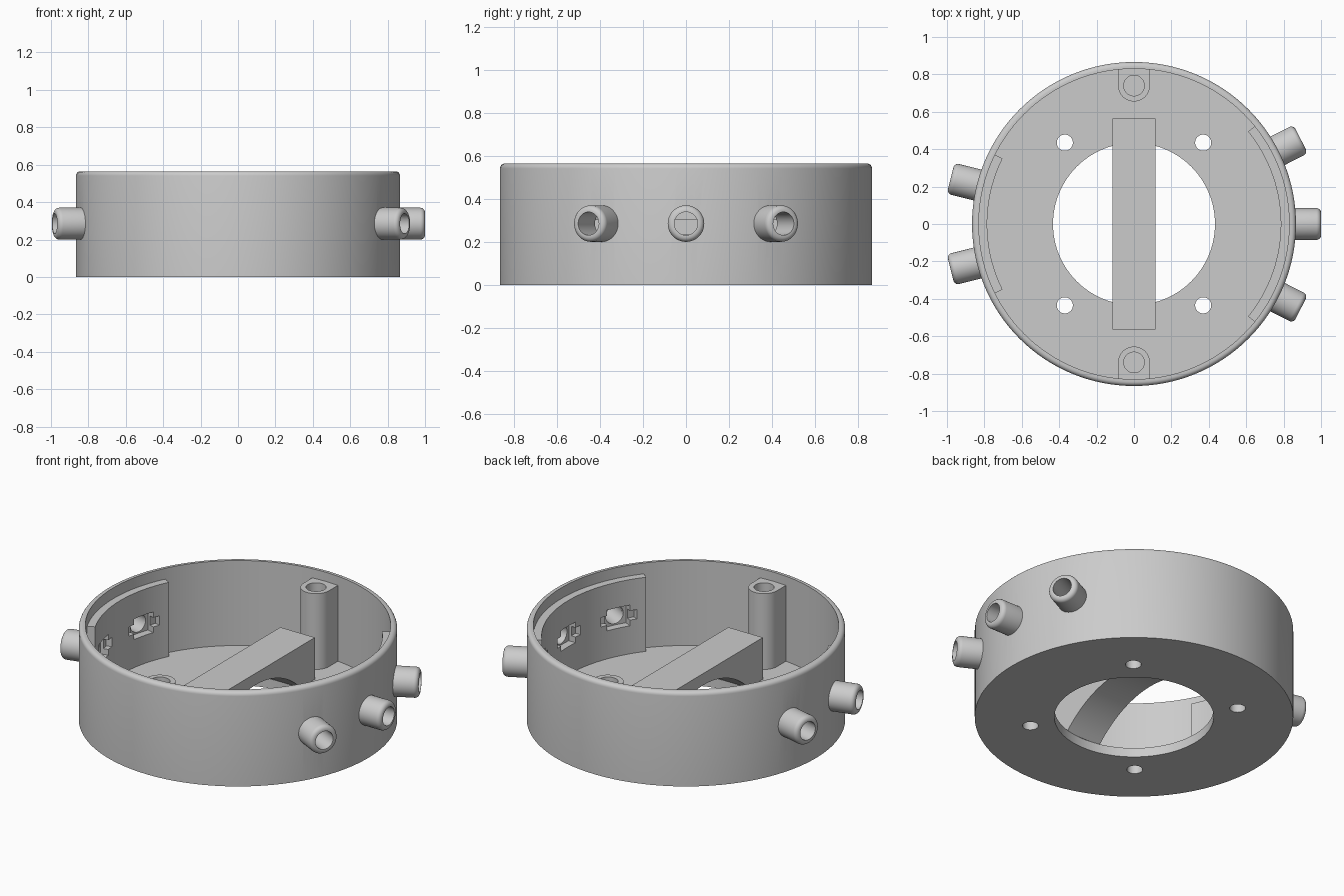
import bpy, bmesh
from math import pi, sin, cos, radians, sqrt
from mathutils import Matrix, Vector

old = bpy.data.objects.get("Cube")
if old:
    bpy.data.objects.remove(old, do_unlink=True)

grey = bpy.data.materials.new("light_grey")
grey.use_nodes = True
grey.diffuse_color = (0.6, 0.6, 0.6, 1)
grey.node_tree.nodes["Principled BSDF"].inputs["Base Color"].default_value = (0.6, 0.6, 0.6, 1)

# Main sizes
OUTER, INNER, PAD = 0.866, 0.83, 0.785
HEIGHT, FLOOR = 0.565, 0.055
PORT_Z, PORT_R, BORE_R = 0.285, 0.085, 0.054
# angle and tip radius of each port
PORTS = [(0, 1.0), (27, 1.0), (-27, 1.0), (166, 1.01), (194, 1.01)]


def finish(name, bm, matrix=Matrix()):
    bmesh.ops.recalc_face_normals(bm, faces=bm.faces)
    mesh = bpy.data.meshes.new(name)
    bm.to_mesh(mesh)
    bm.free()
    mesh.transform(matrix)
    mesh.materials.append(grey)
    obj = bpy.data.objects.new(name, mesh)
    bpy.context.collection.objects.link(obj)
    return obj


def select(obj):
    bpy.ops.object.select_all(action="DESELECT")
    obj.select_set(True)
    bpy.context.view_layer.objects.active = obj


def smooth(obj):
    select(obj)
    bpy.ops.object.shade_smooth_by_angle(angle=radians(30))


def lathe(name, profile, steps=96, start=0, end=360, matrix=Matrix()):
    """Turn a closed (radius, z) loop about z, fully or through an arc."""
    full = end - start == 360
    bm = bmesh.new()
    rings = []
    for i in range(steps if full else steps + 1):
        a = radians(start + (end - start) * i / steps)
        rings.append([bm.verts.new((r * cos(a), r * sin(a), z)) for r, z in profile])
    n = len(profile)
    for i in range(steps):
        a, b = rings[i], rings[(i + 1) % len(rings)]
        for j in range(n):
            k = (j + 1) % n
            bm.faces.new((a[j], a[k], b[k], b[j]))
    if not full:
        bm.faces.new(rings[0])
        bm.faces.new(rings[-1])
    return finish(name, bm, matrix)


def prism(name, outline, depth, matrix=Matrix()):
    """Extrude an (x, y) outline upward by depth."""
    bm = bmesh.new()
    face = bm.faces.new([bm.verts.new((x, y, 0)) for x, y in outline])
    out = bmesh.ops.extrude_face_region(bm, geom=[face])
    moved = [v for v in out["geom"] if isinstance(v, bmesh.types.BMVert)]
    bmesh.ops.translate(bm, verts=moved, vec=(0, 0, depth))
    return finish(name, bm, matrix)


def arc(cx, cy, r, a0, a1, n):
    return [(cx + r * cos(radians(a0 + (a1 - a0) * i / n)),
             cy + r * sin(radians(a0 + (a1 - a0) * i / n))) for i in range(n + 1)]


def rod(r, depth, matrix):
    return prism("cutter", arc(0, 0, r, 0, 354, 59), depth, matrix)


def cut(obj, cutter):
    cutter.hide_render = True
    mod = obj.modifiers.new("cut", "BOOLEAN")
    mod.operation, mod.solver, mod.object = "DIFFERENCE", "EXACT", cutter
    select(obj)
    bpy.ops.object.modifier_apply(modifier=mod.name)
    bpy.data.objects.remove(cutter, do_unlink=True)


def radial(angle):
    """Local z points outward at the port height, local y points up."""
    return (Matrix.Translation((0, 0, PORT_Z)) @ Matrix.Rotation(radians(angle), 4, "Z")
            @ Matrix(((0, 0, 1, 0), (1, 0, 0, 0), (0, 1, 0, 0), (0, 0, 0, 1))))


# Round shell with a floor ring and a rounded top edge
f = 0.024
shell = lathe("shell", [(0.433, 0), (OUTER, 0)]
              + arc(OUTER - f, HEIGHT - f, f, 0, 90, 5)
              + [(INNER, HEIGHT), (INNER, FLOOR), (0.433, FLOOR)], 128)
for sx in (-1, 1):
    for sy in (-1, 1):
        cut(shell, rod(0.043, 0.3, Matrix.Translation((sx * 0.37, sy * 0.435, -0.1))))

# Thickened pads inside the wall behind the ports
pads = [lathe(name, [(PAD, FLOOR - 0.01), (INNER + 0.015, FLOOR - 0.01),
                     (INNER + 0.015, 0.5), (PAD, 0.5)], 28, mid - half, mid + half)
        for name, mid, half in (("left_pad", 0, 39), ("right_pad", 180, 26.5))]

# Ports: hollow tubes, bores through the wall, stepped pockets in the pads
for i, (angle, tip) in enumerate(PORTS):
    m = radial(angle)
    tube = lathe(f"port_{i + 1}", [(BORE_R, 0.845), (PORT_R, 0.845)]
                 + arc(PORT_R - 0.025, tip - 0.025, 0.025, 0, 90, 5)
                 + [(BORE_R, tip)], 48, matrix=m)
    smooth(tube)
    cut(shell, rod(BORE_R, 0.5, m @ Matrix.Translation((0, 0, 0.7))))
    pad = pads[0] if abs(angle) < 90 else pads[1]
    cut(pad, rod(BORE_R, 0.5, m @ Matrix.Translation((0, 0, 0.7))))
    for w, h, depth in ((0.07, 0.062, 0.83), (0.11, 0.028, 0.81)):
        box = [(-w, -h), (w, -h), (w, h), (-w, h)]
        cut(pad, prism("cutter", box, depth - 0.7, m @ Matrix.Translation((0, 0, 0.7))))

# Screw posts joined to the wall at front and back
for name, turn in (("back_post", 0), ("front_post", pi)):
    rot = Matrix.Rotation(turn, 4, "Z")
    outline = arc(0, 0.74, 0.085, 180, 360, 24) + [(0.085, 0.835), (-0.085, 0.835)]
    post = prism(name, outline, 0.51 - FLOOR + 0.01,
                 rot @ Matrix.Translation((0, 0, FLOOR - 0.01)))
    cut(post, rod(0.055, 0.6, rot @ Matrix.Translation((0, 0.74, 0.12))))
    smooth(post)

# Bridge across the floor opening: flat top, arched underside
half, rise = 0.43, 0.18
R = (half ** 2 + rise ** 2) / (2 * rise)
under = []
for i in range(33):
    y = half - 2 * half * i / 32
    under.append((y, FLOOR + rise - R + sqrt(R * R - y * y)))
side = [(-0.565, FLOOR), (-0.565, 0.305), (0.565, 0.305), (0.565, FLOOR)] + under
bridge = prism("bridge", side, 0.23, Matrix.Translation((-0.115, 0, 0))
               @ Matrix(((0, 0, 1, 0), (1, 0, 0, 0), (0, 1, 0, 0), (0, 0, 0, 1))))

for obj in [shell, bridge] + pads:
    smooth(obj)
